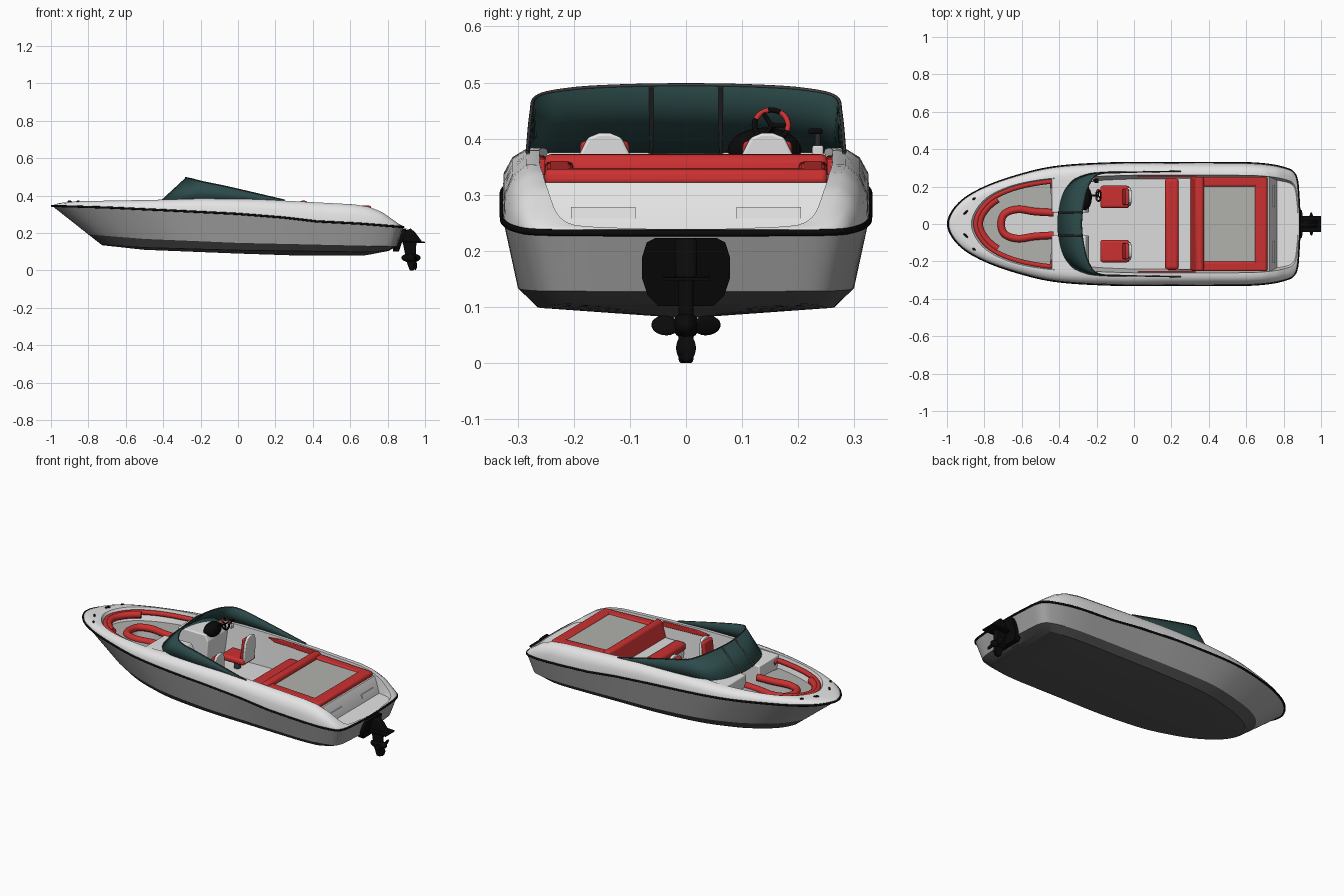
import bpy, bmesh, math
from mathutils import Vector, Matrix

if "Cube" in bpy.data.objects:
    bpy.data.objects.remove(bpy.data.objects["Cube"])

def mat(name, r, g, b):
    m = bpy.data.materials.new(name)
    m.diffuse_color = (r, g, b, 1)
    m.use_nodes = True
    m.node_tree.nodes["Principled BSDF"].inputs["Base Color"].default_value = m.diffuse_color
    return m

WHITE = mat("white gelcoat", .78, .78, .78)
HULL = mat("grey hull", .36, .36, .36)
BOTTOM = mat("dark grey bottom", .09, .09, .09)
LINER = mat("light grey liner", .72, .72, .72)
PAD = mat("grey upholstery", .44, .44, .42)
RED = mat("red upholstery", .6, .03, .03)
BLACK = mat("black", .003, .003, .003)
GLASS = mat("dark teal glass", .026, .07, .07)
FRAME = mat("dark grey frame", .05, .05, .05)

def smooth(o, angle=30):
    bpy.ops.object.select_all(action='DESELECT')
    o.select_set(True)
    bpy.context.view_layer.objects.active = o
    bpy.ops.object.shade_smooth_by_angle(angle=math.radians(angle))

def finish(name, bm, m, angle=30, bevel=0):
    bmesh.ops.remove_doubles(bm, verts=bm.verts, dist=1e-5)
    bmesh.ops.recalc_face_normals(bm, faces=bm.faces)
    me = bpy.data.meshes.new(name)
    bm.to_mesh(me)
    bm.free()
    o = bpy.data.objects.new(name, me)
    bpy.context.collection.objects.link(o)
    me.materials.append(m)
    smooth(o, angle)
    if bevel:
        b = o.modifiers.new("bevel", 'BEVEL')
        b.width, b.segments, b.limit_method = bevel, 3, 'ANGLE'
    return o

def spline(ctrl, n, mirror_end=False):
    """Half outline starting on the centreline, n+1 smooth samples."""
    P = [Vector(c) for c in ctrl]
    flip = lambda v: Vector([-c if i == 1 else c for i, c in enumerate(v)])
    P = [flip(P[1])] + P + [flip(P[-2]) if mirror_end else 2 * P[-1] - P[-2]]
    out = []
    for i in range(n + 1):
        u = i / n * (len(P) - 3)
        k = min(int(u), len(P) - 4)
        t = u - k
        a, b, c, d = P[k:k + 4]
        out.append(.5 * (2 * b + (c - a) * t + (2 * a - 5 * b + 4 * c - d) * t * t + (3 * b - a - 3 * c + d) * t ** 3))
    return out

def whole(half, closed):
    h = [tuple(p) for p in half]
    m = [(x, -y, z) for x, y, z in h]
    return h + m[-2:0:-1] if closed else m[:0:-1] + h

def interp(table, x):
    for (x0, z0), (x1, z1) in zip(table, table[1:]):
        if x <= x1:
            return z0 + (z1 - z0) * max(0, (x - x0) / (x1 - x0))
    return table[-1][1]

def loft(name, rings, m, closed=True, cap=False, **kw):
    bm = bmesh.new()
    R = [[bm.verts.new(p) for p in r] for r in rings]
    n = len(R[0])
    for a, b in zip(R, R[1:]):
        for i in range(n if closed else n - 1):
            j = (i + 1) % n
            bm.faces.new((a[i], a[j], b[j], b[i]))
    if cap:
        bm.faces.new(R[-1])
    return finish(name, bm, m, **kw)

def prism(name, prof, y0, y1, m, bevel=0):
    """Side profile (x, z) extruded across the boat."""
    bm = bmesh.new()
    a = [bm.verts.new((x, y0, z)) for x, z in prof]
    b = [bm.verts.new((x, y1, z)) for x, z in prof]
    bm.faces.new(a)
    bm.faces.new(b[::-1])
    for i in range(len(a)):
        j = (i + 1) % len(a)
        bm.faces.new((a[i], b[i], b[j], a[j]))
    return finish(name, bm, m, bevel=bevel)

def rect(x0, x1, z0, z1):
    return [(x0, z0), (x1, z0), (x1, z1), (x0, z1)]

def tube(name, pts, r, m, closed=False):
    cu = bpy.data.curves.new(name, 'CURVE')
    cu.dimensions, cu.bevel_depth, cu.bevel_resolution, cu.use_fill_caps = '3D', r, 3, True
    s = cu.splines.new('POLY')
    s.points.add(len(pts) - 1)
    for q, p in zip(s.points, pts):
        q.co = (*p, 1)
    s.use_cyclic_u = closed
    cu.materials.append(m)
    o = bpy.data.objects.new(name, cu)
    bpy.context.collection.objects.link(o)
    bpy.ops.object.select_all(action='DESELECT')
    o.select_set(True)
    bpy.context.view_layer.objects.active = o
    bpy.ops.object.convert(target='MESH')
    smooth(bpy.context.object, 50)

def ball(name, loc, size, m, rot=None):
    bm = bmesh.new()
    M = Matrix.Translation(loc) @ (rot or Matrix()) @ Matrix.Diagonal((*size, 1))
    bmesh.ops.create_uvsphere(bm, u_segments=20, v_segments=12, radius=1, matrix=M)
    return finish(name, bm, m, angle=60)

# plan outline at the rub rail and height profiles along the length
plan = spline([(-.994, 0), (-.935, .11), (-.8, .195), (-.6, .265), (-.4, .307), (-.1, .325), (.2, .326), (.45, .326),
               (.65, .323), (.79, .303), (.862, .262), (.88, .14), (.884, 0)], 84, True)
rail = [(-1, .345), (-.7, .336), (-.4, .322), (0, .302), (.25, .282), (.42, .262), (.65, .25), (.88, .232)]
top = [(-1, .352), (-.94, .362), (-.85, .37), (-.4, .378), (-.2, .384), (.1, .38), (.3, .37), (.62, .353), (.7, .34),
       (.77, .312), (.83, .27), (.86, .248), (.88, .238)]
chine = [(-.8, .192), (-.5, .168), (0, .147), (.85, .128)]
edge = [(-.73, .137), (-.5, .122), (0, .108), (.7, .098), (.81, .107)]
keel = [(-.73, .135), (-.5, .11), (0, .09), (.3, .08), (.68, .08), (.81, .105)]

def half_ring(x0, x1, ky, z, bow=0):
    """Outline rescaled in plan; bow widens its forward end."""
    out = []
    for p in plan:
        x = x0 + (p.x + .994) / 1.878 * (x1 - x0)
        out.append((x, p.y * ky * (1 + bow * max(0, -.4 - p.x) / .6), z(x)))
    return out

def ring(*a):
    return whole(half_ring(*a), True)

at = lambda table: lambda x: interp(table, x)
mid = lambda f: lambda x: interp(rail, x) * (1 - f) + interp(top, x) * f

# hull and deck shells
R = ring(-.994, .884, 1, at(rail))
chine_ring = ring(-.80, .85, .92, at(chine))
loft("hull_sides", [R, chine_ring], HULL, angle=25)
loft("hull_bottom", [chine_ring, ring(-.73, .81, .815, at(edge)), ring(-.73, .81, 0, at(keel))], BOTTOM, angle=25)
C = half_ring(-.87, .878, .8, at(top), .35)
loft("deck", [R, ring(-.99, .884, .995, mid(.45)), ring(-.98, .883, .95, mid(.8)), ring(-.96, .881, .875, at(top)),
              whole(C, True)], WHITE, angle=40)
loft("cockpit_liner", [whole(C, True), ring(-.76, .84, .74, lambda x: .19)], LINER, cap=True)
tube("rub_rail", R, .006, BLACK, True)

# swim platform
bm = bmesh.new()
h = [(x, y, .237) for x, y, z in C if x > .7]
bm.faces.new([bm.verts.new(p) for p in h + [(x, -y, z) for x, y, z in h[-2::-1]]])
finish("swim_platform", bm, WHITE)

# bow seating: U-shaped pad, red seat edge and red backrest
outer = [(x, y, .305) for x, y, z in C if x < -.43]
inner = spline([(-.71, 0, .305), (-.69, .055, .305), (-.62, .078, .305), (-.53, .066, .305), (-.43, .06, .305)], len(outer) - 1)
loft("bow_seat", [whole(outer, False), whole(inner, False)], PAD, closed=False)
loft("bow_seat_riser", [whole(inner, False), whole([(x, y, .19) for x, y, z in inner], False)], LINER, closed=False)
tube("bow_seat_edge", whole([(x, y, .308) for x, y, z in inner], False), .02, RED)
back = [p for p in half_ring(-.845, .865, .755, lambda x: .349, .35) if p[0] < -.46]
tube("bow_backrest", whole(back + [(-.44, .225, .347), (-.435, .2, .34)], False), .014, RED)
tube("bow_backrest_front", whole([(x + .018, y * .92, z - .006) for x, y, z in back if y < .15], False), .02, RED)

# consoles, side trim, seats, vents and bow fittings on both sides
for s, side in ((1, "starboard"), (-1, "port")):
    prism("console_" + side, [(-.44, .19), (-.25, .19), (-.24, .34), (-.26, .375), (-.44, .375)], s * .062, s * .25, WHITE, .006)
    prism("side_trim_" + side, [(.02, .362), (.06, .345), (.33, .335), (.33, .364), (.1, .37)], s * .25, s * .265, RED, .004)
    y = s * .145
    prism("seat_pedestal_" + side, rect(-.12, -.09, .18, .245), y - .015, y + .015, FRAME, .005)
    prism("seat_cushion_" + side, rect(-.18, -.025, .24, .275), y - .06, y + .06, RED, .014)
    bm = bmesh.new()
    o = [bm.verts.new((0, y + .05 * a, .25 + .16 * b)) for a, b in
         ((-.9, 0), (.9, 0), (1, .4), (.92, .75), (.6, .95), (.2, 1), (-.2, 1), (-.6, .95), (-.92, .75), (-1, .4))]
    for v in o:
        v.co.x = -.04 + (v.co.z - .25) * .08
    g = bmesh.ops.extrude_face_region(bm, geom=[bm.faces.new(o)])
    bmesh.ops.translate(bm, vec=(.015, 0, 0), verts=[v for v in g['geom'] if isinstance(v, bmesh.types.BMVert)])
    finish("seat_back_" + side, bm, WHITE, bevel=.005)
    prism("seat_back_pad_" + side, [(-.062, .265), (-.035, .265), (-.027, .398), (-.046, .392)], y - .044, y + .044, RED, .008)
    prism("transom_vent_" + side, [(.752, .258), (.757, .258), (.749, .278), (.744, .278)], s * .09, s * .205, LINER)
    ball("bow_cleat_" + side, (-.9, s * .062, .367), (.016, .006, .007), BLACK, Matrix.Rotation(s * .8, 4, 'Z'))
    ball("bow_light_" + side, (-.855, s * .135, .369), (.01, .006, .006), BLACK, Matrix.Rotation(s * .7, 4, 'Z'))

# rear bench and sun pad
prism("bench_base", rect(.185, .345, .18, .25), -.25, .25, WHITE)
prism("bench_front_cushion", rect(.165, .24, .24, .288), -.245, .245, RED, .018)
prism("bench_seat_pad", rect(.235, .32, .24, .28), -.245, .245, LINER, .006)
prism("bench_backrest", [(.3, .27), (.35, .27), (.378, .345), (.368, .373), (.33, .372)], -.252, .252, RED, .012)
prism("engine_cover", [(.33, .19), (.33, .338), (.705, .322), (.722, .322), (.765, .236), (.765, .19)], -.25, .25, WHITE)
prism("sun_pad", [(.35, .32), (.35, .347), (.66, .341), (.66, .31)], -.21, .21, PAD)
for s, side in ((1, "starboard"), (-1, "port")):
    prism("sun_pad_border_" + side, [(.35, .325), (.35, .36), (.69, .346), (.69, .315)], s * .2, s * .252, RED, .01)
prism("sun_pad_border_rear", [(.645, .318), (.645, .348), (.71, .346), (.715, .318)], -.252, .252, RED, .01)

# wraparound windshield
n = 40
base = spline([(-.41, 0, .373), (-.395, .12, .373), (-.36, .2, .373), (-.29, .257, .373), (-.15, .28, .374), (.25, .283, .366)], n)
peak = spline([(-.28, 0, .496), (-.267, .12, .494), (-.24, .21, .488), (-.19, .266, .475), (-.05, .276, .446), (.25, .283, .376)], n)
g = loft("windshield_glass", [whole(base, False), whole(peak, False)], GLASS, closed=False, angle=60)
g.modifiers.new("thickness", 'SOLIDIFY').thickness = .004
tube("windshield_top_frame", whole(peak, False), .003, FRAME)
for s, side in ((1, "starboard"), (-1, "port")):
    tube("windshield_post_" + side, [(-.404, s * .062, .375), (-.275, s * .062, .494)], .005, FRAME)

# helm: instrument pod, steering wheel with red grips, throttle
ball("instrument_pod", (-.265, .14, .378), (.04, .066, .042), BLACK)
bpy.ops.mesh.primitive_torus_add(location=(-.19, .152, .424), rotation=(0, math.radians(65), 0), major_radius=.03,
                                 minor_radius=.005, major_segments=32, minor_segments=8)
w = bpy.context.object
w.name = "steering_wheel"
w.data.materials.append(BLACK)
w.data.materials.append(RED)
for f in w.data.polygons:
    a = math.atan2(f.center.y, -f.center.x)
    f.material_index = int(-1.1 < a < -.1 or .5 < a < 1.9)
smooth(w, 60)
tube("steering_column", [(-.19, .152, .424), (-.24, .152, .4)], .006, BLACK)
for i in range(3):
    a = math.radians(120 * i)
    tube("wheel_spoke_%d" % i, [(-.192, .152, .423), (-.19 - .0125 * math.sin(a), .152 + .03 * math.cos(a), .424 + .027 * math.sin(a))], .004, BLACK)
tube("throttle_stem", [(-.225, .235, .37), (-.2, .235, .415)], .005, FRAME)
prism("throttle_handle", rect(-.21, -.19, .408, .418), .218, .243, BLACK, .003)
prism("throttle_base", rect(-.25, -.2, .365, .388), .225, .245, LINER, .004)

# outdrive and propeller
bm = bmesh.new()
o = [bm.verts.new((.83, y, z)) for y, z in ((-.05, .102), (.05, .102), (.068, .12), (.078, .15), (.078, .19), (.07, .215),
     (.055, .223), (-.055, .223), (-.07, .215), (-.078, .19), (-.078, .15), (-.068, .12))]
g = bmesh.ops.extrude_face_region(bm, geom=[bm.faces.new(o)])
for v in g['geom']:
    if isinstance(v, bmesh.types.BMVert):
        v.co.x = .865 + .33 * (v.co.z - .115)
finish("drive_mount", bm, BLACK)
prism("drive_leg", [(.86, .21), (.92, .22), (.955, .17), (.95, .08), (.955, .02), (.94, 0), (.918, 0), (.9, .05), (.885, .13)],
      -.013, .013, BLACK, .006)
prism("drive_upper_housing", [(.88, .15), (.885, .2), (.922, .226), (.95, .2), (.985, .152)], -.02, .02, BLACK, .008)
prism("cavitation_plate", [(.885, .146), (1, .146), (1, .153), (.885, .156)], -.042, .042, BLACK)
ball("gearcase", (.925, 0, .067), (.052, .024, .024), BLACK)
for i, a in enumerate((-90, 5, 175)):
    d = Vector((0, math.cos(math.radians(a)), math.sin(math.radians(a))))
    ball("propeller_blade_%d" % i, Vector((.948, 0, .064)) + d * .037, (.006, .025, .019), BLACK,
         Matrix.Rotation(math.radians(a), 4, 'X') @ Matrix.Rotation(.4, 4, 'Y'))
